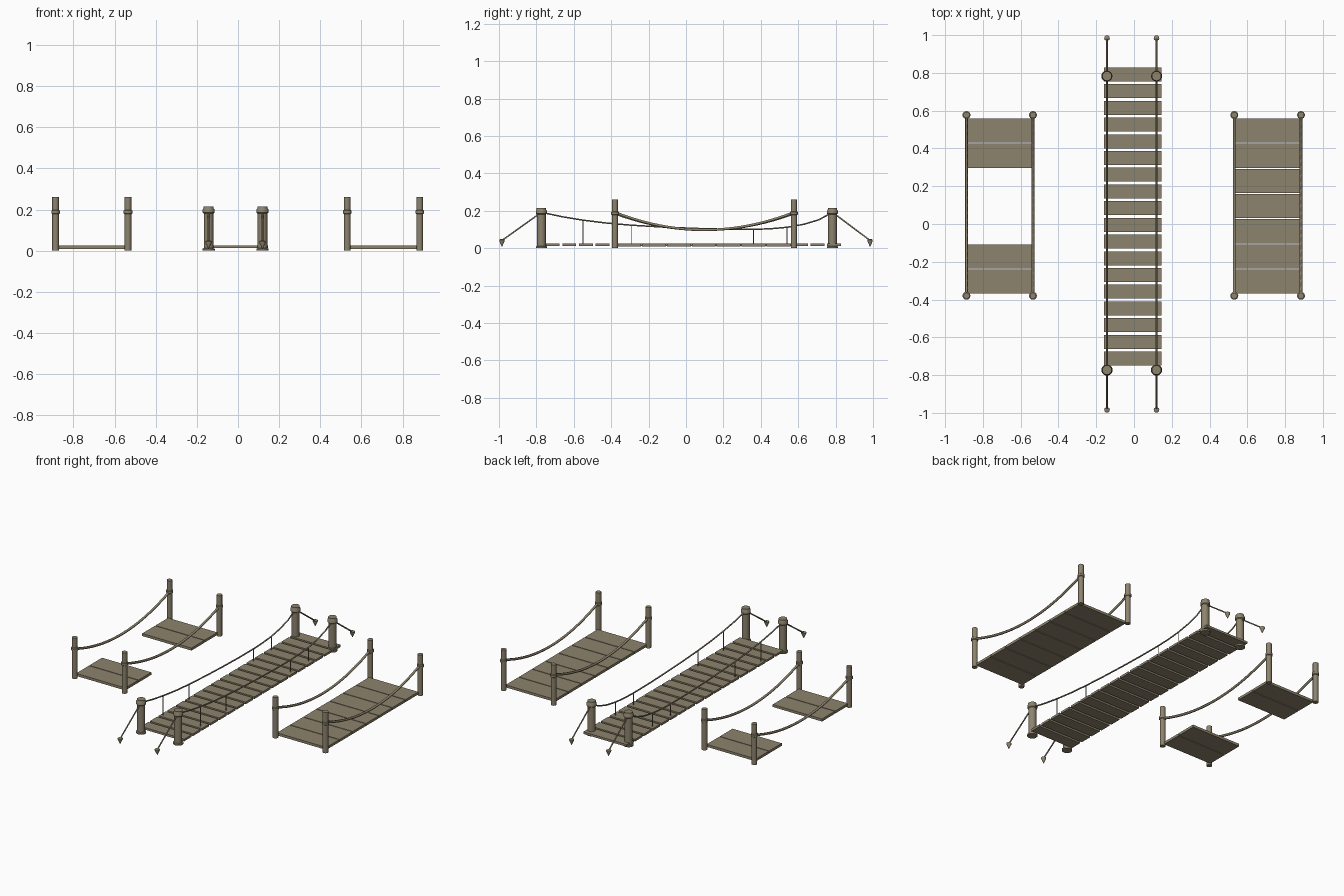
import bpy, math
from mathutils import Vector

if "Cube" in bpy.data.objects:
    bpy.data.objects.remove(bpy.data.objects["Cube"])

wood = bpy.data.materials.new("weathered_wood")
wood.diffuse_color = (0.27, 0.23, 0.155, 1)
wood.use_nodes = True
wood.node_tree.nodes["Principled BSDF"].inputs["Base Color"].default_value = wood.diffuse_color


def finish(ob, name, smooth=False):
    ob.name = name
    ob.data.materials.append(wood)
    if smooth:
        bpy.ops.object.shade_smooth_by_angle(angle=math.radians(40))
    return ob


def box(name, x0, x1, y0, y1, z0, z1):
    bpy.ops.mesh.primitive_cube_add(size=1, location=((x0 + x1) / 2, (y0 + y1) / 2, (z0 + z1) / 2))
    ob = bpy.context.object
    ob.scale = (x1 - x0, y1 - y0, z1 - z0)
    bpy.ops.object.transform_apply(location=False, rotation=False)
    return finish(ob, name)


def lathe(name, x, y, profile, n=16):
    # profile: (radius, z) pairs from bottom to top, closed by end caps
    verts, faces = [], []
    for r, z in profile:
        for i in range(n):
            a = math.tau * i / n
            verts.append((r * math.cos(a), r * math.sin(a), z))
    for k in range(len(profile) - 1):
        for i in range(n):
            j = (i + 1) % n
            faces.append((k * n + i, k * n + j, k * n + n + j, k * n + n + i))
    faces.append(tuple(reversed(range(n))))
    faces.append(tuple(range(len(verts) - n, len(verts))))
    me = bpy.data.meshes.new(name)
    me.from_pydata(verts, [], faces)
    ob = bpy.data.objects.new(name, me)
    bpy.context.collection.objects.link(ob)
    ob.location = (x, y, 0)
    bpy.ops.object.select_all(action='DESELECT')
    bpy.context.view_layer.objects.active = ob
    ob.select_set(True)
    return finish(ob, name, True)


def rope(name, pts, radius):
    cu = bpy.data.curves.new(name, 'CURVE')
    cu.dimensions = '3D'
    cu.bevel_depth = radius
    cu.bevel_resolution = 1
    cu.use_fill_caps = True
    sp = cu.splines.new('POLY')
    sp.points.add(len(pts) - 1)
    for p, co in zip(sp.points, pts):
        p.co = (*co, 1)
    ob = bpy.data.objects.new(name, cu)
    bpy.context.collection.objects.link(ob)
    return finish(ob, name)


# side bridges: planks, posts with collars, sagging rope rails
Y0, Y1 = -0.38, 0.577
SIDE_POST = [(0.0165, 0), (0.0165, 0.178), (0.021, 0.181), (0.021, 0.194),
             (0.0165, 0.197), (0.0165, 0.26)]
for side, xa, xb, planks, top in (("broken", -0.887, -0.535, (0, 1, 5, 6), 0.186),
                                  ("whole", 0.531, 0.884, range(7), 0.192)):
    for i in planks:
        y = -0.369 + 0.1333 * i
        box(f"{side}_plank", xa + 0.002, xb - 0.002, y, y + 0.128, 0.009, 0.025)
    for x in (xa, xb):
        for y in (Y0, Y1):
            lathe(f"{side}_post", x, y, SIDE_POST)
        pts = []
        for k in range(25):
            t = k / 24
            pts.append((x, Y0 + (Y1 - Y0) * t, 0.098 + (top - 0.098) * (2 * t - 1) ** 2))
        rope(f"{side}_rope_rail", pts, 0.0075)

# centre bridge deck
for i in range(18):
    y = 0.792 - 0.0885 * i
    box("centre_plank", -0.16, 0.145, y - 0.037, y + 0.037, 0.012, 0.026)

# centre posts, rails, hangers, stays and stakes
CENTRE_POST = [(0.03, 0), (0.03, 0.009), (0.0235, 0.012), (0.0235, 0.18), (0.029, 0.185),
               (0.029, 0.2), (0.025, 0.206), (0.025, 0.215)]
SAG = [(-0.773, 0.192), (-0.66, 0.168), (-0.55, 0.15), (-0.42, 0.134), (-0.29, 0.123), (-0.12, 0.113),
       (0.05, 0.106), (0.2, 0.102), (0.36, 0.101), (0.45, 0.104), (0.54, 0.112), (0.63, 0.128),
       (0.71, 0.152), (0.783, 0.192)]
for x in (-0.143, 0.119):
    rope("centre_rope_rail", [(x, y, z) for y, z in SAG], 0.0045)
    for y, z in SAG:
        if y in (-0.55, -0.29, 0.36, 0.54):
            rope("hanger", [(x, y, 0.02), (x, y, z)], 0.003)
    for y in (-0.773, 0.783):
        s = math.copysign(1, y)
        lathe("centre_post", x, y, CENTRE_POST)
        end = Vector((x, 0.985 * s, 0.041))
        rope("stay_rope", [(x, y, 0.192), end], 0.0045)
        stake = lathe("stake", x, 0.984 * s, [(0.001, 0.008), (0.015, 0.038), (0.015, 0.045), (0.006, 0.05)], 10)
